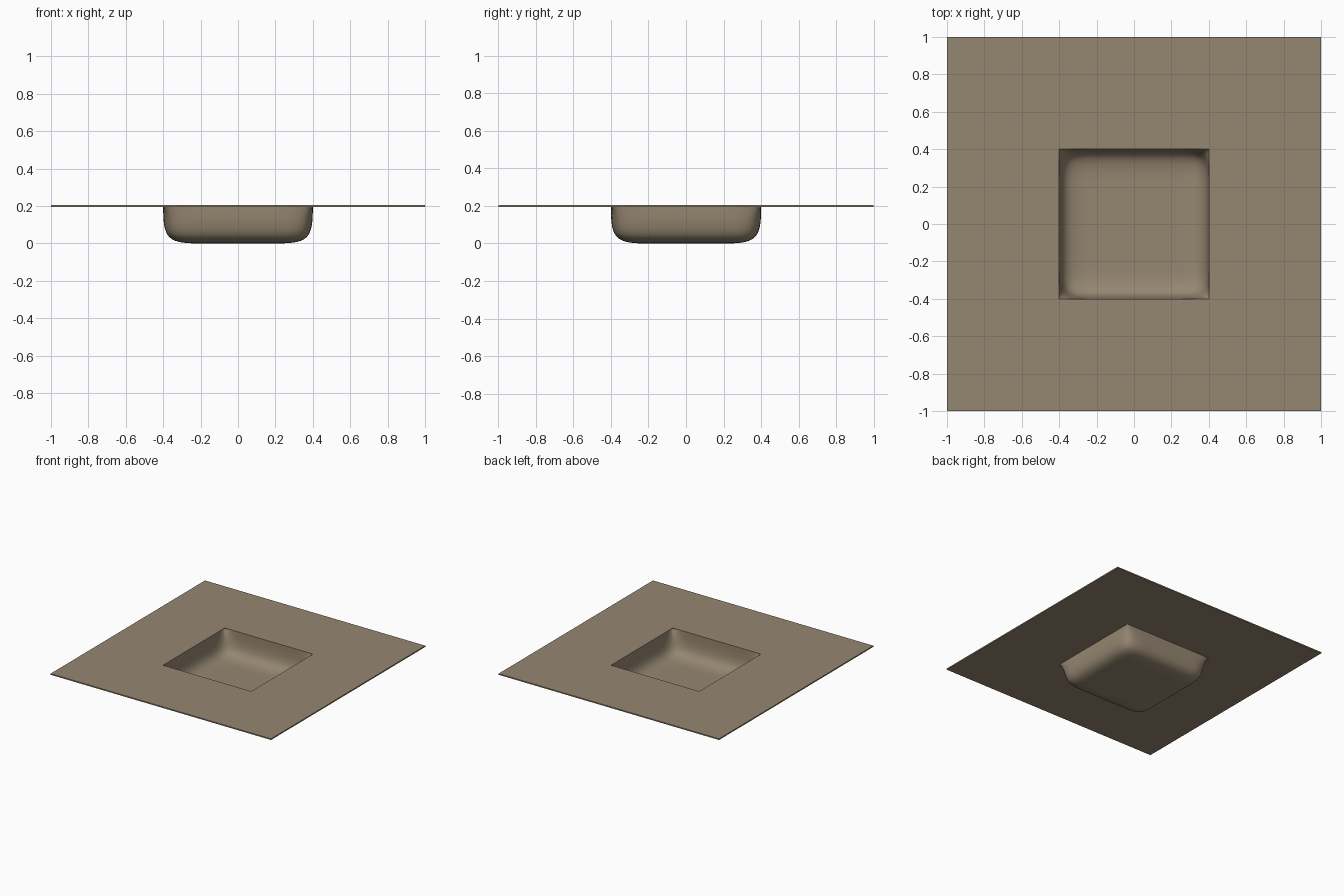
import bpy, bmesh

if "Cube" in bpy.data.objects:
    bpy.data.objects.remove(bpy.data.objects["Cube"])

mat = bpy.data.materials.new("warm_stone")
mat.diffuse_color = (0.30, 0.24, 0.165, 1)
mat.use_nodes = True
mat.node_tree.nodes["Principled BSDF"].inputs["Base Color"].default_value = mat.diffuse_color

RIM = 0.2      # height of the counter
HALF = 0.4     # half width of the basin opening


def finish(bm, name):
    bm.normal_update()
    me = bpy.data.meshes.new(name)
    bm.to_mesh(me)
    bm.free()
    me.materials.append(mat)
    ob = bpy.data.objects.new(name, me)
    bpy.context.collection.objects.link(ob)
    return ob


# counter: thin square plate with a square opening
bm = bmesh.new()
signs = [(-1, -1), (1, -1), (1, 1), (-1, 1)]
outer, inner = [[bm.verts.new((x * s, y * s, RIM)) for x, y in signs]
                for s in (1.0, HALF)]
for i in range(4):
    j = (i + 1) % 4
    bm.faces.new((outer[i], outer[j], inner[j], inner[i]))
counter = finish(bm, "counter")
sol = counter.modifiers.new("thickness", 'SOLIDIFY')
sol.thickness = 0.01
sol.offset = 0

# basin: gridded floor with walls raised from its border, then subdivided
bm = bmesh.new()
bmesh.ops.create_grid(bm, x_segments=4, y_segments=4, size=HALF)
border = [e for e in bm.edges if e.is_boundary]
wall = bmesh.ops.extrude_edge_only(bm, edges=border)["geom"]
for v in wall:
    if isinstance(v, bmesh.types.BMVert):
        v.co.z = RIM
bmesh.ops.recalc_face_normals(bm, faces=bm.faces)
bm.normal_update()
# the floor must face up into the bowl
floor = min(bm.faces, key=lambda f: f.calc_center_median().length)
if floor.normal.z < 0:
    bmesh.ops.reverse_faces(bm, faces=bm.faces)
for f in bm.faces:
    f.smooth = True
basin = finish(bm, "basin")
sub = basin.modifiers.new("rounding", 'SUBSURF')
sub.levels = sub.render_levels = 3
sub.boundary_smooth = 'PRESERVE_CORNERS'
# square corners where the rim meets the counter
crease = basin.data.attributes.new("crease_vert", 'FLOAT', 'POINT')
for v in basin.data.vertices:
    if v.co.z > 0.1 and abs(abs(v.co.x) - HALF) < 1e-4 and abs(abs(v.co.y) - HALF) < 1e-4:
        crease.data[v.index].value = 1.0
